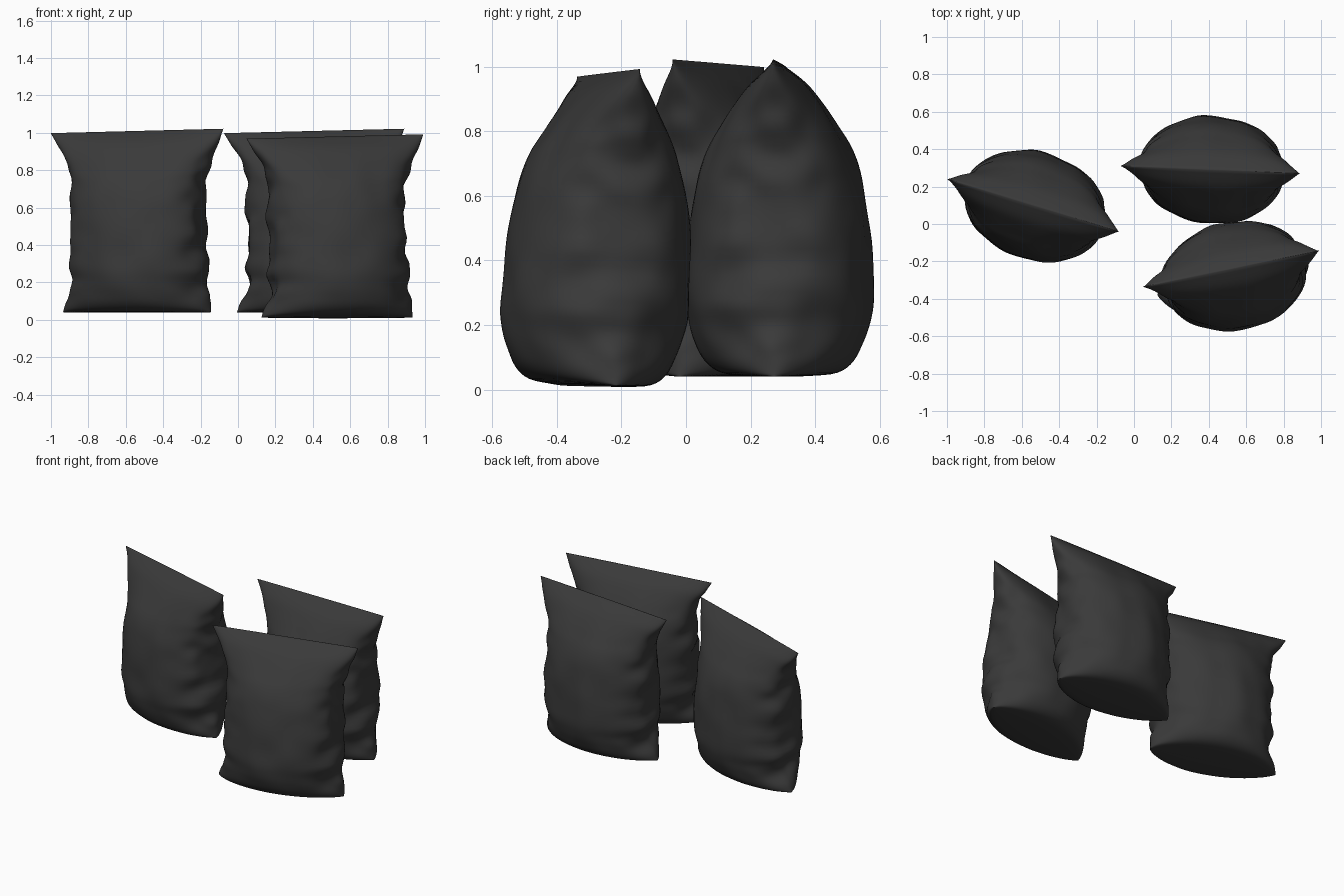
import bpy, bmesh, math
from mathutils import Vector, noise

if "Cube" in bpy.data.objects:
    bpy.data.objects.remove(bpy.data.objects["Cube"])

SEGS, STEPS = 80, 4

# Ring profile, bottom seam to top seam: height, half width, half thickness, tip sharpness
RINGS = [
    (0.000, 0.412, 0.003, 1.0),
    (0.002, 0.412, 0.090, 1.1),
    (0.012, 0.410, 0.178, 1.2),
    (0.048, 0.400, 0.230, 1.2),
    (0.110, 0.376, 0.262, 1.1),
    (0.170, 0.364, 0.279, 1.0),
    (0.240, 0.373, 0.289, 0.92),
    (0.340, 0.371, 0.286, 0.88),
    (0.450, 0.368, 0.278, 0.88),
    (0.560, 0.369, 0.264, 0.88),
    (0.640, 0.364, 0.246, 0.86),
    (0.710, 0.366, 0.218, 0.82),
    (0.770, 0.382, 0.182, 0.78),
    (0.840, 0.415, 0.136, 0.76),
    (0.910, 0.453, 0.080, 0.78),
    (0.970, 0.482, 0.003, 0.85),
]


def spline(a, b, c, d, t):
    return [0.5 * (2 * q + (r - p) * t + (2 * p - 5 * q + 4 * r - s) * t * t
                   + (3 * q - p - 3 * r + s) * t ** 3) for p, q, r, s in zip(a, b, c, d)]


def smooth_rings():
    last = len(RINGS) - 1
    out = []
    for i in range(last):
        a, b, c, d = (RINGS[min(max(i + k, 0), last)] for k in (-1, 0, 1, 2))
        out += [spline(a, b, c, d, s / STEPS) for s in range(STEPS)]
    return out + [list(RINGS[-1])]


def spow(v, p):
    return math.copysign(abs(v) ** p, v)


def bag_mesh():
    bm = bmesh.new()
    loops = []
    for z, w, t, n in smooth_rings():
        t = max(t, 0.003)
        fade = min(1, t / 0.2) * min(1, max(0, z) / 0.1)
        loop = []
        for k in range(SEGS):
            a = 2 * math.pi * k / SEGS
            c, s = math.cos(a), math.sin(a)
            x, y = w * c, t * spow(s, n)
            # Wrinkles gather along the sides, faint on the faces
            side = abs(c) ** 3
            f = noise.noise(Vector((c * 1.6 + 4, s * 2.2, z * 11)))
            g = noise.noise(Vector((c * 2.5, s * 2 + 7, z * 5)))
            x += (c * 0.028 * f * side + 0.011) * fade
            y += s * (0.016 * f * side + 0.010 * g) * fade
            # Slightly raised right end of the top seam
            lift = 0.026 * x * max(0, z) ** 2
            loop.append(bm.verts.new((x, y, z + lift)))
        loops.append(loop)
    for lo, hi in zip(loops, loops[1:]):
        for k in range(SEGS):
            j = (k + 1) % SEGS
            bm.faces.new((lo[k], lo[j], hi[j], hi[k]))
    # Closed seams
    bm.faces.new(loops[0][::-1])
    bm.faces.new(loops[-1])
    bmesh.ops.recalc_face_normals(bm, faces=bm.faces)
    for f in bm.faces:
        f.smooth = True
    me = bpy.data.meshes.new("bag")
    bm.to_mesh(me)
    bm.free()
    return me


foil = bpy.data.materials.new("dark_foil")
foil.diffuse_color = (0.042, 0.042, 0.042, 1)
foil.use_nodes = True
foil.node_tree.nodes["Principled BSDF"].inputs["Base Color"].default_value = foil.diffuse_color
mesh = bag_mesh()
mesh.materials.append(foil)

# Three copies: position, lean and turn
for name, loc, lean, turn in (
    ("left_bag", (-0.54, 0.10, 0.04), 0, -17),
    ("back_right_bag", (0.407, 0.29, 0.04), 0, -2.4),
    ("front_right_bag", (0.530, -0.298, 0.012), -3.5, 11.5),
):
    ob = bpy.data.objects.new(name, mesh.copy())
    bpy.context.collection.objects.link(ob)
    ob.location = loc
    ob.rotation_euler = (math.radians(lean), 0, math.radians(turn))
    bpy.ops.object.select_all(action='DESELECT')
    ob.select_set(True)
    bpy.context.view_layer.objects.active = ob
    bpy.ops.object.shade_smooth_by_angle(angle=math.radians(60))
